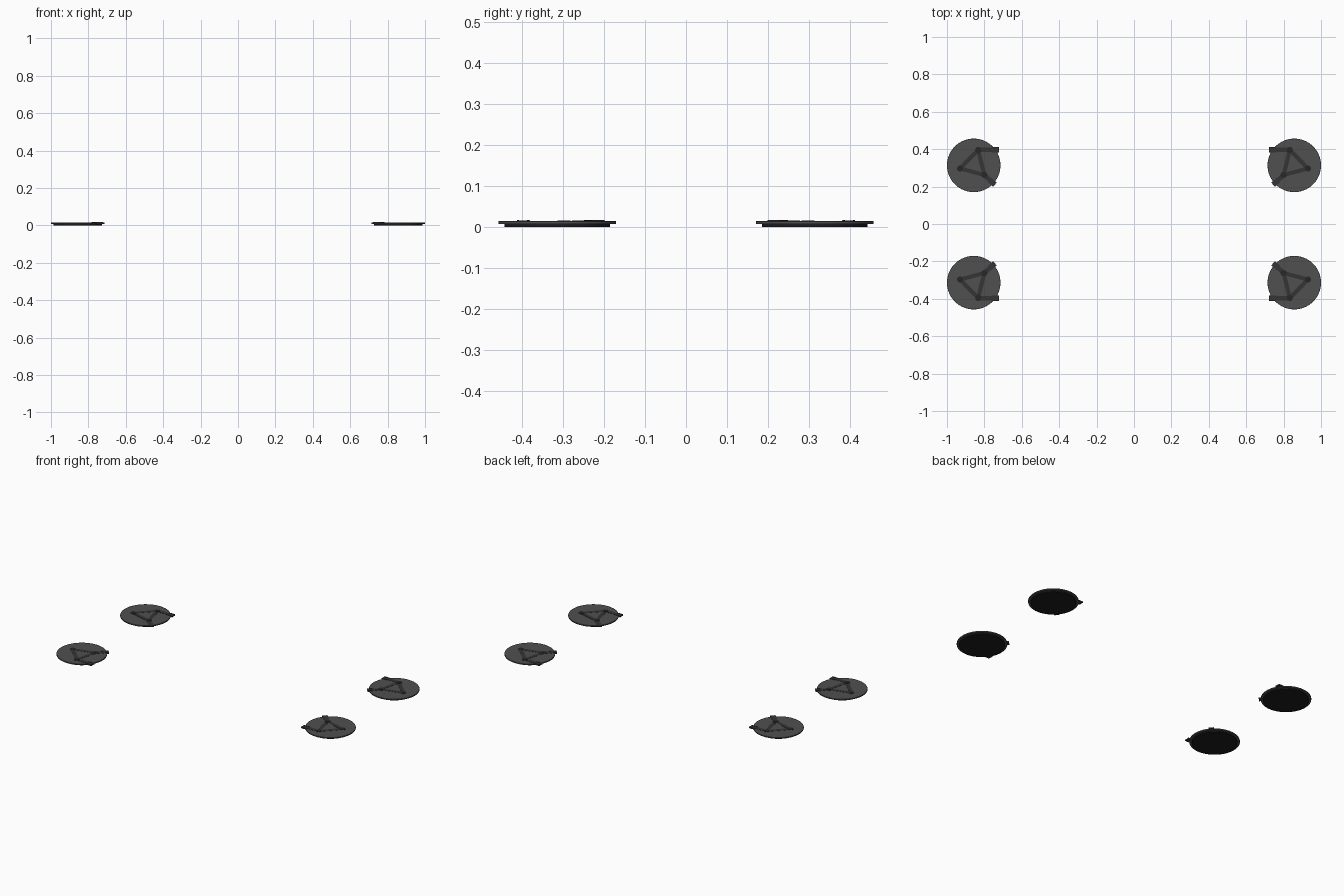
import bpy, math

if "Cube" in bpy.data.objects:
    bpy.data.objects.remove(bpy.data.objects["Cube"])

def mat(name, v):
    m = bpy.data.materials.new(name)
    m.diffuse_color = (v, v, v, 1)
    m.use_nodes = True
    m.node_tree.nodes["Principled BSDF"].inputs["Base Color"].default_value = m.diffuse_color
    return m

PLATE, PAD, BAR, PIN = mat("dark_grey", .08), mat("black", .012), mat("bar_grey", .035), mat("pin_grey", .02)
CX, CY = .857, .3135

def disc(name, x, y, r, z0, z1, m, n, bevel=0):
    bpy.ops.mesh.primitive_cylinder_add(vertices=n, radius=r, depth=z1 - z0, location=(x, y, (z0 + z1) / 2))
    o = bpy.context.object
    o.name = name
    o.data.materials.append(m)
    if bevel:
        b = o.modifiers.new("edge", 'BEVEL')
        b.width = bevel
        b.segments = 2
        b.limit_method = 'ANGLE'
    bpy.ops.object.shade_smooth_by_angle()

def bar(name, a, b, w, z0, z1, m, shift=0):
    dx, dy = b[0] - a[0], b[1] - a[1]
    l = math.hypot(dx, dy)
    loc = ((a[0] + b[0]) / 2 - dy / l * shift, (a[1] + b[1]) / 2 + dx / l * shift, (z0 + z1) / 2)
    bpy.ops.mesh.primitive_cube_add(size=1, location=loc, rotation=(0, 0, math.atan2(dy, dx)))
    o = bpy.context.object
    o.name = name
    o.scale = (l, w, z1 - z0)
    o.data.materials.append(m)

# one foot per corner, mirrored across both axes
for sx in (1, -1):
    for sy in (1, -1):
        def P(x, y):
            return (sx * x, sy * y)
        tag = ("right" if sx > 0 else "left") + ("_back" if sy > 0 else "_front")
        # sole pad and foot plate
        disc("sole_pad_" + tag, *P(CX, CY), .129, 0, .008, PAD, 64)
        disc("foot_plate_" + tag, *P(CX, CY), .143, .007, .0145, PLATE, 64, .001)
        # triangular rib frame
        A, B, C = P(.833, .396), P(.930, .297), P(.800, .262)
        for i, (p, q) in enumerate(((A, B), (B, C), (C, A))):
            bar(f"rib_{i}_{tag}", p, q, .022, .012, .0152, BAR)
        # arms reaching past the plate, each ending in a two-eared fork
        for name, p, q in (("outer", A, P(.722, .397)), ("inner", C, P(.744, .210))):
            bar(f"{name}_arm_{tag}", p, q, .024, .009, .0155, BAR)
            d = math.dist(p, q)
            s = tuple(q[k] + (p[k] - q[k]) * .04 / d for k in (0, 1))
            for side in (-1, 1):
                bar(f"{name}_fork_ear_{tag}", s, q, .005, .0085, .017, BAR, side * .0125)
        # pins at the rib joints
        for i, p in enumerate((A, B, C)):
            disc(f"pin_{i}_{tag}", *p, .016, .012, .0165, PIN, 24)
